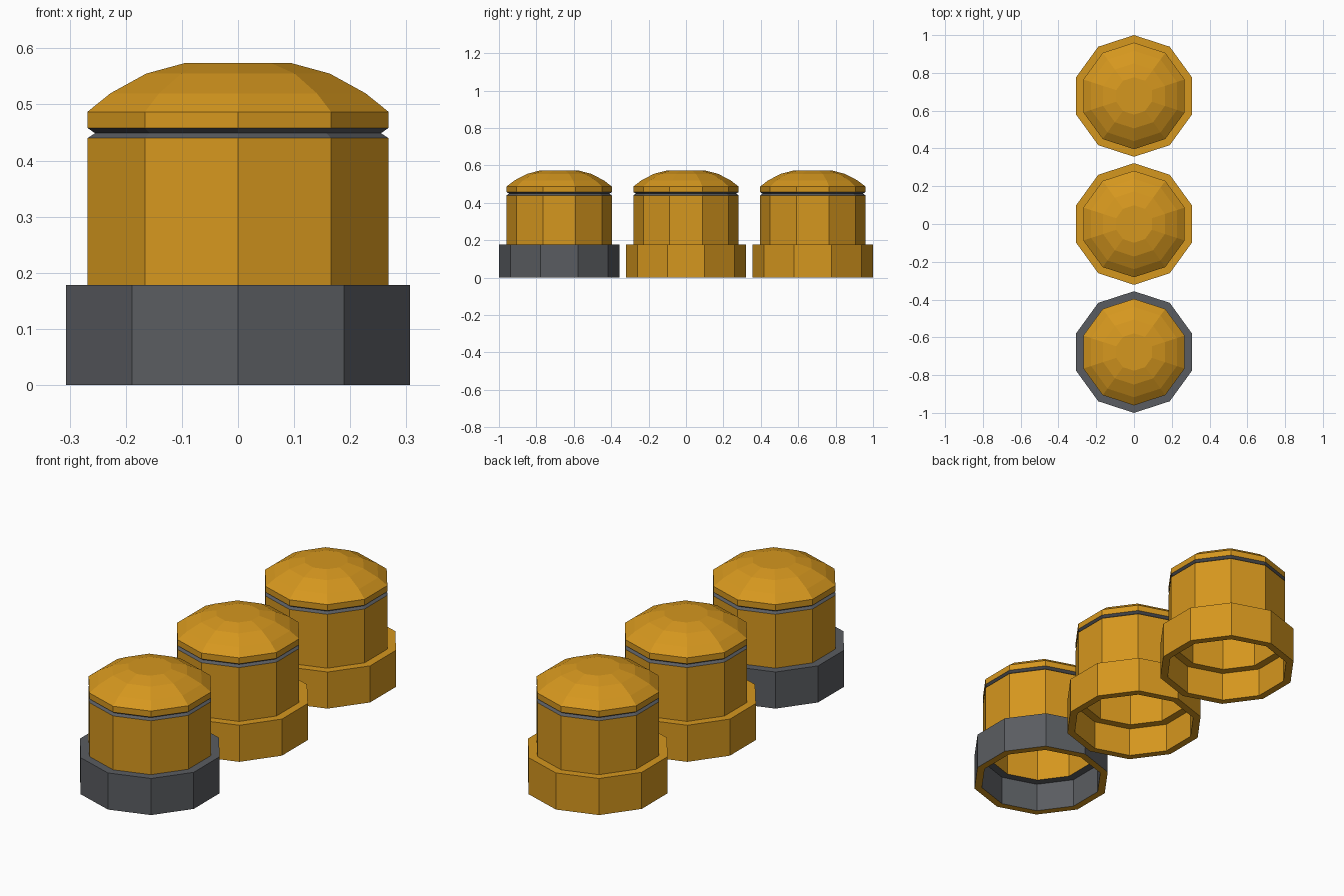
import bpy
import bmesh
import math

SIDES = 10
SPACING = 0.678

cube = bpy.data.objects.get("Cube")
if cube:
    bpy.data.objects.remove(cube, do_unlink=True)


def make_material(name, rgb):
    mat = bpy.data.materials.new(name)
    mat.use_nodes = True
    mat.diffuse_color = (*rgb, 1)
    mat.node_tree.nodes["Principled BSDF"].inputs["Base Color"].default_value = (*rgb, 1)
    return mat


amber = make_material("amber", (0.665, 0.308, 0.013))
slate = make_material("slate_grey", (0.102, 0.108, 0.119))

# Profile (radius, height, zone of the band that follows each point), from the
# crown down the outside, around the rim and up the hollow wall to the dome
PROFILE = [
    (0.099, 0.574, "body"), (0.172, 0.555, "body"), (0.239, 0.52, "body"),
    (0.282, 0.487, "body"), (0.282, 0.458, "groove"), (0.268, 0.449, "groove"),
    (0.282, 0.44, "body"), (0.282, 0.178, "collar"), (0.322, 0.178, "collar"),
    (0.322, 0.0, "body"), (0.286, 0.0, "collar"), (0.286, 0.143, "collar"),
    (0.246, 0.143, "body"), (0.246, 0.512, "body"),
]


def make_canister(name, y, grey_zones):
    bm = bmesh.new()
    rings = []
    for radius, z, _ in PROFILE:
        ring = []
        for i in range(SIDES):
            a = math.tau * i / SIDES + math.pi / 2
            ring.append(bm.verts.new((radius * math.cos(a), radius * math.sin(a), z)))
        rings.append(ring)
    # Side bands, coloured by zone
    for (_, _, zone), upper, lower in zip(PROFILE, rings, rings[1:]):
        for i in range(SIDES):
            j = (i + 1) % SIDES
            face = bm.faces.new((upper[i], lower[i], lower[j], upper[j]))
            face.material_index = 1 if zone in grey_zones else 0
    # Flat crown
    bm.faces.new(rings[0])
    mesh = bpy.data.meshes.new(name)
    bm.to_mesh(mesh)
    bm.free()
    mesh.materials.append(amber)
    mesh.materials.append(slate)
    obj = bpy.data.objects.new(name, mesh)
    obj.location.y = y
    bpy.context.collection.objects.link(obj)


# Three capped canisters in a row; only the front one has a grey collar
make_canister("front_canister", -SPACING, {"groove", "collar"})
make_canister("middle_canister", 0, {"groove"})
make_canister("back_canister", SPACING, {"groove"})
